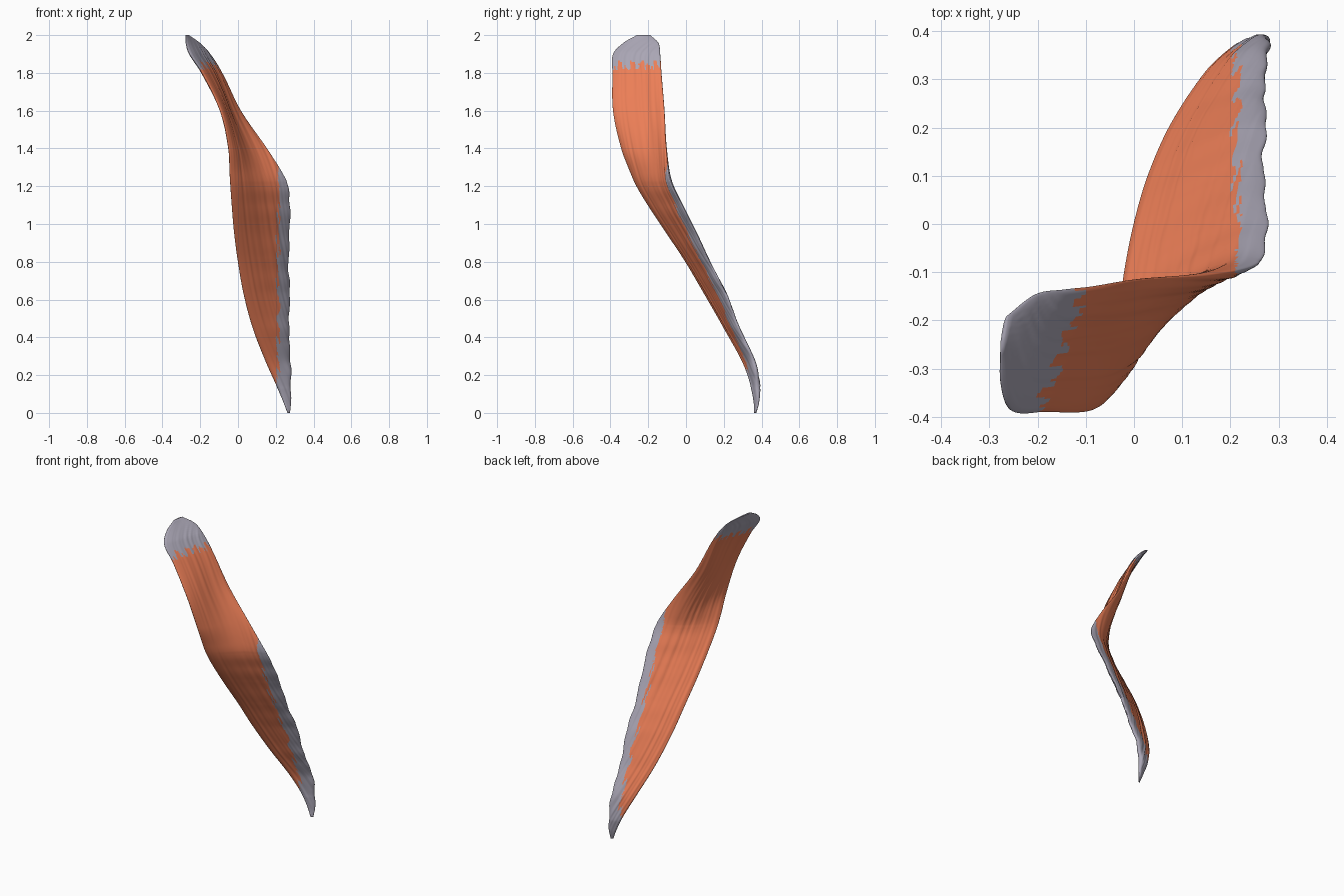
import bpy, math, random
from mathutils import Vector, noise

if "Cube" in bpy.data.objects:
    bpy.data.objects.remove(bpy.data.objects["Cube"])

random.seed(4)

# Horizontal sections of the twisted sheet: z, free edge (x, y), attached edge (x, y)
SECTIONS = [
    (0.00, 0.262, 0.362, 0.275, 0.372), (0.06, 0.240, 0.362, 0.280, 0.384),
    (0.15, 0.202, 0.350, 0.280, 0.382), (0.27, 0.148, 0.305, 0.275, 0.362),
    (0.45, 0.078, 0.205, 0.272, 0.280), (0.63, 0.030, 0.100, 0.272, 0.212),
    (0.80, 0.000, 0.000, 0.268, 0.125), (0.95, -0.020, -0.10, 0.272, 0.055),
    (1.10, -0.033, -0.20, 0.274, -0.02), (1.20, -0.040, -0.260, 0.266, -0.070),
    (1.27, -0.044, -0.292, 0.235, -0.09), (1.40, -0.050, -0.342, 0.152, -0.104),
    (1.60, -0.092, -0.386, 0.014, -0.114), (1.80, -0.19, -0.389, -0.088, -0.13),
    (1.90, -0.255, -0.386, -0.15, -0.137), (1.96, -0.275, -0.330, -0.205, -0.147),
    (2.00, -0.275, -0.26, -0.262, -0.19),
]
ROWS, COLS = 280, 60
JAG = [random.random() for _ in range(80)]


def section_at(z):
    """Smooth (cubic Hermite) interpolation of the section table."""
    s = SECTIONS
    i = max(k for k in range(len(s) - 1) if s[k][0] <= z)
    lo, hi = max(i - 1, 0), min(i + 2, len(s) - 1)
    h = s[i + 1][0] - s[i][0]
    t = (z - s[i][0]) / h
    out = []
    for c in range(1, 5):
        p0, p1 = s[i][c], s[i + 1][c]
        m0 = (p1 - s[lo][c]) / (s[i + 1][0] - s[lo][0]) * h
        m1 = (s[hi][c] - p0) / (s[hi][0] - s[i][0]) * h
        out.append((2*t**3 - 3*t*t + 1) * p0 + (t**3 - 2*t*t + t) * m0
                   + (3*t*t - 2*t**3) * p1 + (t**3 - t*t) * m1)
    return Vector(out[:2]), Vector(out[2:])


def ring(z):
    """Closed thin section; returns points and each point's fibre index."""
    free, fixed = section_at(z)
    # ragged attachment edge below the free upper border
    if 0.05 < z < 1.22:
        fixed.x += 0.012 * noise.noise((0, 3, z * 11))
    d = fixed - free
    n = Vector((-d.y, d.x)).normalized()
    bow = 0.036 * math.exp(-((z - 1.38) / 0.32) ** 2)
    half = 0.018 * min(1, (0.15 + z / 0.15), 0.25 + (2 - z) / 0.12)
    pts, fibres = [], []
    for k in range(2 * COLS):
        side = 1 if k < COLS else -1
        f = k / COLS if k < COLS else 2 - k / COLS
        u = 0.5 - 0.5 * math.cos(math.pi * f)
        w = u * d.length
        t = half * (1 - (2 * u - 1) ** 4) ** 0.5
        # shallow grooves following the fibres
        t *= 1 + 0.25 * noise.noise((w * 60, side * 5, z * 1.5))
        p = free + d * u + n * (bow * math.sin(math.pi * u ** 1.6) + side * t)
        pts.append((p.x, p.y, z))
        fibres.append(int(w * 130))
    return pts, fibres


verts, fibre = [], []
for r in range(ROWS + 1):
    p, f = ring(2.0 * r / ROWS)
    verts += p
    fibre += f

# Sort the faces into parts with a jagged border between flesh and tendon
N = 2 * COLS
parts = {"muscle_belly": [], "upper_tendon": [], "lower_tendon": []}
for r in range(ROWS):
    for k in range(N):
        k2 = (k + 1) % N
        q = (r * N + k, (r + 1) * N + k, (r + 1) * N + k2, r * N + k2)
        x = sum(verts[i][0] for i in q) / 4
        z = sum(verts[i][2] for i in q) / 4
        j = JAG[fibre[q[0]] % len(JAG)]
        if z > 1.81 + 0.06 * j:
            name = "upper_tendon"
        elif x > 0.198 + 0.028 * j and z < 1.32:
            name = "lower_tendon"
        else:
            name = "muscle_belly"
        parts[name].append(q)
parts["lower_tendon"].append(tuple(range(N)))
parts["upper_tendon"].append(tuple(reversed(range(ROWS * N, ROWS * N + N))))


def material(name, colour):
    m = bpy.data.materials.new(name)
    m.diffuse_color = colour
    m.use_nodes = True
    m.node_tree.nodes["Principled BSDF"].inputs["Base Color"].default_value = m.diffuse_color
    return m


flesh = material("flesh", (0.84, 0.21, 0.095, 1))
tendon = material("tendon", (0.40, 0.38, 0.46, 1))

# Muscle belly and its two tendons
for name, faces in parts.items():
    used = sorted({i for f in faces for i in f})
    remap = {old: new for new, old in enumerate(used)}
    me = bpy.data.meshes.new(name)
    me.from_pydata([verts[i] for i in used], [],
                   [tuple(remap[i] for i in f) for f in faces])
    me.materials.append(flesh if name == "muscle_belly" else tendon)
    me.shade_smooth()
    bpy.context.collection.objects.link(bpy.data.objects.new(name, me))
